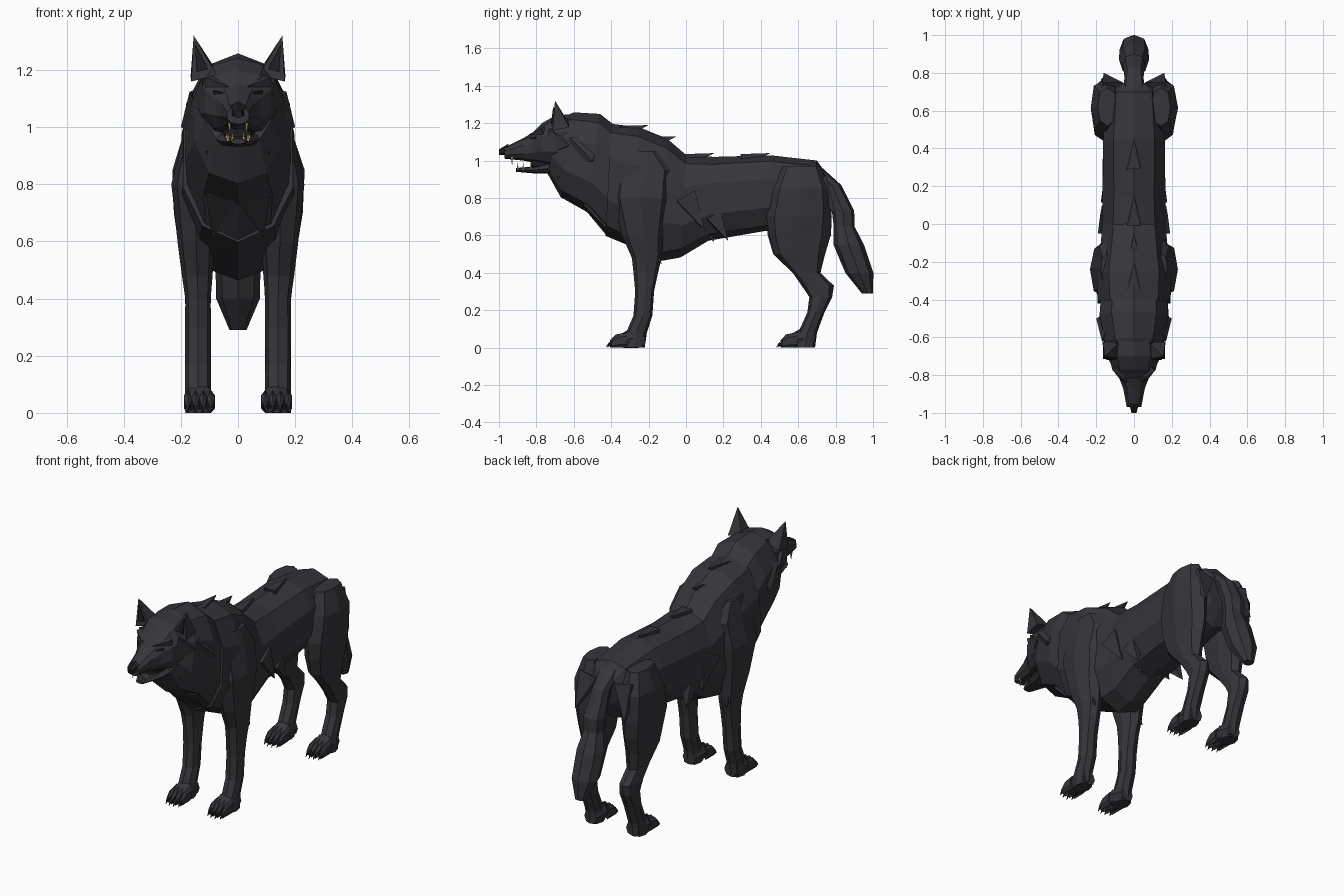
import bpy, bmesh, math, random
from mathutils import Vector

random.seed(4)
start = bpy.data.objects.get("Cube")
if start:
    bpy.data.objects.remove(start, do_unlink=True)


def material(name, colour):
    mat = bpy.data.materials.new(name)
    mat.use_nodes = True
    mat.diffuse_color = (*colour, 1)
    shader = mat.node_tree.nodes["Principled BSDF"]
    shader.inputs["Base Color"].default_value = (*colour, 1)
    return mat


FUR = material("charcoal fur", (.036, .036, .043))
DARK = material("near black", (.012, .012, .014))
IVORY = material("old ivory", (.35, .27, .14))


def finish(name, bm, mat):
    bmesh.ops.recalc_face_normals(bm, faces=bm.faces)
    mesh = bpy.data.meshes.new(name)
    bm.to_mesh(mesh)
    bm.free()
    mesh.materials.append(mat)
    obj = bpy.data.objects.new(name, mesh)
    bpy.context.collection.objects.link(obj)


def rounded(value):
    """Push a sine or cosine outwards for a boxier section."""
    return math.copysign(abs(value) ** .85, value)


def loft(name, sections, sides, rough, mat):
    """Skin rings, each given by two opposite edge points and a half width."""
    bm = bmesh.new()
    rings = []
    for first, last, width in sections:
        middle, half = (first + last) / 2, (first - last) / 2
        wobble = [random.uniform(1 - rough, 1 + rough) for _ in range(sides)]
        ring = []
        for i in range(sides):
            angle = math.tau * i / sides
            across = Vector((rounded(math.sin(angle)) * width, 0, 0))
            offset = half * rounded(math.cos(angle)) + across
            # The same wobble on both flanks keeps the shape symmetric
            ring.append(bm.verts.new(middle + offset * wobble[min(i, sides - i)]))
        rings.append(ring)
    for near, far in zip(rings, rings[1:]):
        for i in range(sides):
            bm.faces.new((near[i - 1], near[i], far[i], far[i - 1]))
    bm.faces.new(rings[0])
    bm.faces.new(rings[-1])
    finish(name, bm, mat)


def barrel(name, stations, lean=0, x=0, sides=10, rough=.02, mat=FUR):
    """Lengthwise form: each station has y, top, bottom and half width."""
    sections = []
    for y, top, bottom, width in stations:
        sections.append((Vector((x, y, top)), Vector((x, y - lean, bottom)), width))
    loft(name, sections, sides, rough, mat)


def column(name, levels, width_rule, x=0):
    """Upright form: each level has a height, a front y and a back y."""
    sections = []
    for z, front, back in levels:
        width = width_rule(z, back - front)
        bulge = math.copysign((width - .045) / 3, x) if x else 0
        sections.append((Vector((x + bulge, front, z)), Vector((x + bulge, back, z)), width))
    loft(name, sections, sides=8, rough=.03, mat=FUR)


def spike(name, root, tip, radius, side=1, mat=FUR):
    """Four-sided pointed lock, ear, tooth or claw, mirrored by side."""
    root, tip = Vector(root), Vector(tip)
    axis = (tip - root).normalized()
    u = axis.orthogonal().normalized()
    v = axis.cross(u)
    bm = bmesh.new()
    for point in [root + d * radius for d in (u, v, -u, -v)] + [tip]:
        bm.verts.new((point.x * side, point.y, point.z))
    bmesh.ops.convex_hull(bm, input=bm.verts)
    finish(name, bm, mat)


def torso_width(y):
    shoulder = math.exp(-((y + .3) / .2) ** 2)
    return min(.17 + .04 * shoulder, .08 + (.75 - y) * 1.4)


def limb_width(z, depth):
    """Slim shank, full thigh or shoulder, narrowing again where it joins the back."""
    return .045 + .1 * min(max(z - .4, 0), .35) - .25 * max(z - .85, 0)


def tail_width(z, depth):
    return depth / 2


# Torso, from rump to shoulders
torso = [(.75, .93, .75), (.7, 1, .65), (.45, 1.03, .62), (.15, 1.02, .57),
         (0, 1.03, .48), (-.1, 1.12, .46), (-.25, 1.18, .53), (-.4, 1.2, .6)]
barrel("torso", [(y, top, low, torso_width(y)) for y, top, low in torso], lean=.03)

# Thick mane sloping down to the chest
barrel("mane", [(-.35, 1.17, .6, .18), (-.46, 1.25, .72, .19),
                (-.6, 1.26, .8, .16), (-.67, 1.23, .93, .12)], lean=.07)

# Head, nose and open jaw
barrel("head", [(-.6, 1.25, .94, .13), (-.7, 1.24, .96, .14), (-.77, 1.2, .98, .12),
                (-.82, 1.15, .99, .08), (-.87, 1.12, 1, .06), (-.97, 1.07, 1.01, .04)], rough=0)
barrel("nose", [(-.95, 1.09, 1.03, .03), (-1, 1.06, 1.03, .015)], sides=6, rough=0, mat=DARK)
barrel("lower_jaw", [(-.68, 1, .93, .09), (-.8, .97, .93, .06), (-.91, .96, .94, .025)], sides=8)
barrel("mouth_lining", [(-.7, 1.02, .96, .07), (-.83, 1.01, .96, .04)], sides=6, mat=DARK)

# Tail hanging behind the rump
column("tail", [(.97, .6, .72), (.87, .73, .83), (.73, .78, .9), (.65, .79, .9),
                (.55, .79, .95), (.4, .85, 1), (.29, .94, 1)], tail_width)

# Ridges of fur along the back
for y, z in ((.4, 1.04), (.1, 1.04), (-.1, 1.13), (-.25, 1.19)):
    spike("back_ridge", (0, y - .1, z - .04), (0, y + .05, z), radius=.05)

FRONT_LEG = [(1.05, -.32, -.16), (.95, -.38, -.08), (.8, -.39, -.09), (.6, -.34, -.12),
             (.48, -.29, -.13), (.4, -.28, -.15), (.3, -.27, -.17), (.17, -.28, -.18),
             (.08, -.32, -.21), (0, -.33, -.22)]
HIND_LEG = [(.97, .52, .72), (.85, .46, .77), (.7, .43, .78), (.6, .44, .77),
            (.5, .47, .74), (.4, .57, .72), (.33, .62, .79), (.27, .66, .78),
            (.19, .65, .74), (.08, .6, .7), (0, .58, .69)]

# Fur locks: root and length, all sweeping back and down
LOCKS = {
    "elbow": ((.15, -.18, .53), .1),
    "flank": ((.13, .15, .7), .15),
    "rib": ((.13, 0, .8), .2),
    "belly": ((.05, .1, .65), .1),
    "chest": ((.05, -.5, .78), .2),
    "throat": ((.05, -.64, .93), .2),
    "rump": ((.12, .7, .88), .2),
}
SWEEP = Vector((.2, .5, -.85))


def paw(name, heel, side):
    """Foot block with four clawed toes."""
    centre = .135
    barrel(name, [(heel, .08, 0, .04), (heel - .08, .1, 0, .05), (heel - .15, .06, 0, .045)],
           x=centre * side, sides=8)
    for k in (-1.5, -.5, .5, 1.5):
        x = centre + k * .027
        tip = heel - .19 + abs(k) * .01
        barrel(name + "_toe", [(tip + .08, .08, 0, .015), (tip + .03, .07, 0, .015),
                               (tip, .04, 0, .01)], x=x * side, sides=6)
        spike(name + "_claw", (x, tip, .025), (x, tip - .025, 0), radius=.01, side=side, mat=DARK)


for label, side in (("left", 1), ("right", -1)):
    # Legs and paws
    column(label + "_front_leg", FRONT_LEG, limb_width, x=.14 * side)
    column(label + "_hind_leg", HIND_LEG, limb_width, x=.14 * side)
    paw(label + "_front_paw", heel=-.22, side=side)
    paw(label + "_hind_paw", heel=.69, side=side)

    # Ear with a dark hollow
    spike(label + "_ear", (.12, -.67, 1.18), (.155, -.7, 1.32), radius=.065, side=side)
    spike(label + "_ear_hollow", (.125, -.7, 1.2), (.15, -.71, 1.29), radius=.03, side=side, mat=DARK)

    # Brow, eye, cheek and ruff
    spike(label + "_brow", (.1, -.76, 1.16), (.03, -.84, 1.14), radius=.025, side=side)
    spike(label + "_eye", (.08, -.8, 1.12), (.05, -.84, 1.12), radius=.012, side=side, mat=DARK)
    spike(label + "_cheek", (.08, -.68, 1.1), (.165, -.63, 1.08), radius=.1, side=side)
    spike(label + "_ruff", (.1, -.54, 1.05), (.2, -.5, 1), radius=.13, side=side)

    # Teeth
    spike(label + "_upper_fang", (.03, -.93, 1.02), (.03, -.93, .97), radius=.008, side=side, mat=IVORY)
    for x, y in ((.02, -.9), (.035, -.87), (.04, -.83)):
        spike(label + "_lower_tooth", (x, y, .95), (x, y, .99), radius=.008, side=side, mat=IVORY)

    # Loose fur
    for part, (root, length) in LOCKS.items():
        tip = Vector(root) + SWEEP * length
        spike(f"{label}_{part}_fur", root, tip, radius=length * .4, side=side)
